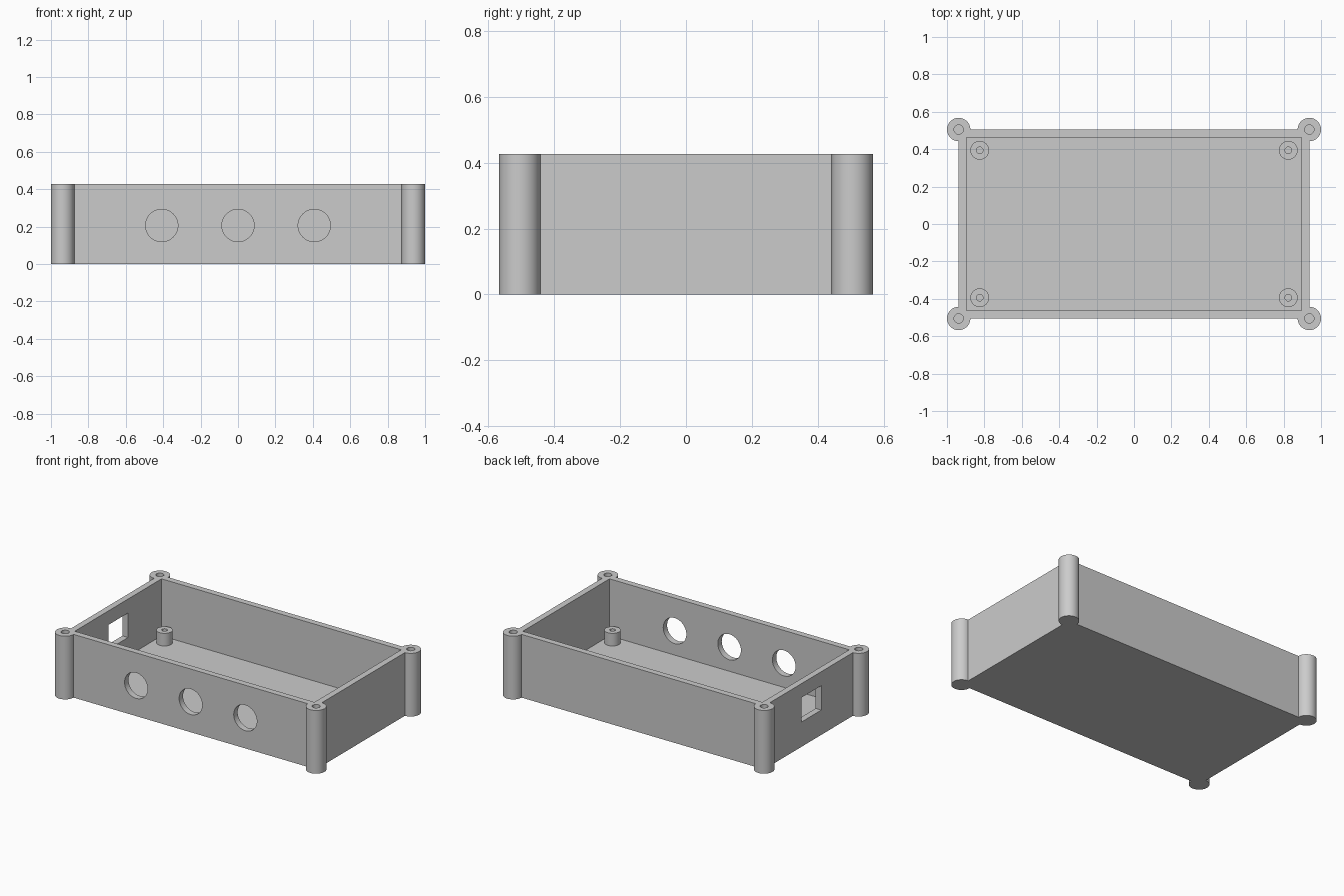
import bpy, bmesh
from math import cos, sin, pi, radians
from mathutils import Matrix, Vector

cube = bpy.data.objects.get("Cube")
if cube:
    bpy.data.objects.remove(cube, do_unlink=True)

# Main sizes
HX, HY, H = 0.9375, 0.505, 0.427      # outer half sizes and height
WALL, FLOOR = 0.042, 0.042
POST_R, SCREW_R = 0.0625, 0.025
PEG_X, PEG_Y, PEG_R, PEG_HOLE_R, PEG_TOP = 0.825, 0.394, 0.05, 0.0175, 0.127
CORNERS = [(1, 1), (-1, 1), (-1, -1), (1, -1)]

grey = bpy.data.materials.new("plain grey")
grey.use_nodes = True
colour = (0.6, 0.6, 0.6, 1)
grey.diffuse_color = colour
grey.node_tree.nodes["Principled BSDF"].inputs["Base Color"].default_value = colour


def finish(name, bm):
    """Turn a bmesh into a linked grey object."""
    bmesh.ops.recalc_face_normals(bm, faces=bm.faces)
    mesh = bpy.data.meshes.new(name)
    bm.to_mesh(mesh)
    bm.free()
    mesh.materials.append(grey)
    ob = bpy.data.objects.new(name, mesh)
    bpy.context.collection.objects.link(ob)
    return ob


def prism(name, points, z0, z1):
    """Extrude a flat outline upwards."""
    bm = bmesh.new()
    face = bm.faces.new([bm.verts.new((x, y, z0)) for x, y in points])
    top = bmesh.ops.extrude_face_region(bm, geom=[face])["geom"]
    bmesh.ops.translate(bm, vec=(0, 0, z1 - z0),
                        verts=[v for v in top if isinstance(v, bmesh.types.BMVert)])
    return finish(name, bm)


def box(name, centre, size):
    bm = bmesh.new()
    bmesh.ops.create_cube(bm, size=1, matrix=Matrix.Translation(centre) @ Matrix.Diagonal((*size, 1)))
    return finish(name, bm)


def rod(name, centre, radius, depth, along_y=False):
    bm = bmesh.new()
    turn = Matrix.Rotation(pi / 2, 4, 'X') if along_y else Matrix.Identity(4)
    bmesh.ops.create_cone(bm, cap_ends=True, segments=48, radius1=radius, radius2=radius,
                          depth=depth, matrix=Matrix.Translation(centre) @ turn)
    return finish(name, bm)


def activate(ob):
    bpy.ops.object.select_all(action='DESELECT')
    ob.select_set(True)
    bpy.context.view_layer.objects.active = ob


def cut(ob, cutter):
    """Subtract the cutter and remove it."""
    activate(ob)
    mod = ob.modifiers.new("cut", 'BOOLEAN')
    mod.operation, mod.solver, mod.object = 'DIFFERENCE', 'EXACT', cutter
    bpy.ops.object.modifier_apply(modifier=mod.name)
    bpy.data.objects.remove(cutter, do_unlink=True)


def smooth(ob):
    activate(ob)
    bpy.ops.object.shade_smooth_by_angle(angle=radians(30))


# Case: rectangle with a three-quarter round post at each corner
outline = []
STEPS = 36
for i, (sx, sy) in enumerate(CORNERS):
    start = (i - 1) * pi / 2
    for k in range(STEPS + 1):
        a = start + 1.5 * pi * k / STEPS
        outline.append((sx * HX + POST_R * cos(a), sy * HY + POST_R * sin(a)))
case = prism("case", outline, 0, H)

# Inner cavity
cut(case, box("cavity", (0, 0, FLOOR + 0.5), (2 * (HX - WALL), 2 * (HY - WALL), 1)))

# Screw holes in the corner posts
for sx, sy in CORNERS:
    cut(case, rod("screw_hole", (sx * HX, sy * HY, FLOOR + 0.5), SCREW_R, 1))

# Three round holes in the front wall
for x in (-0.408, 0, 0.408):
    cut(case, rod("round_hole", (x, -HY, 0.206), 0.0865, 0.2, along_y=True))

# Rectangular socket opening in the right wall
cut(case, box("socket_hole", (-HX, 0, 0.25), (0.2, 0.21, 0.165)))
smooth(case)

# Hollow board supports on the floor
for sx, sy in CORNERS:
    side = ("left" if sx > 0 else "right") + ("_back" if sy > 0 else "_front")
    low = FLOOR - 0.01
    spot = Vector((sx * PEG_X, sy * PEG_Y, (low + PEG_TOP) / 2))
    peg = rod("support_" + side, spot, PEG_R, PEG_TOP - low)
    cut(peg, rod("support_hole", spot + Vector((0, 0, 0.01)), PEG_HOLE_R, PEG_TOP - low))
    smooth(peg)
